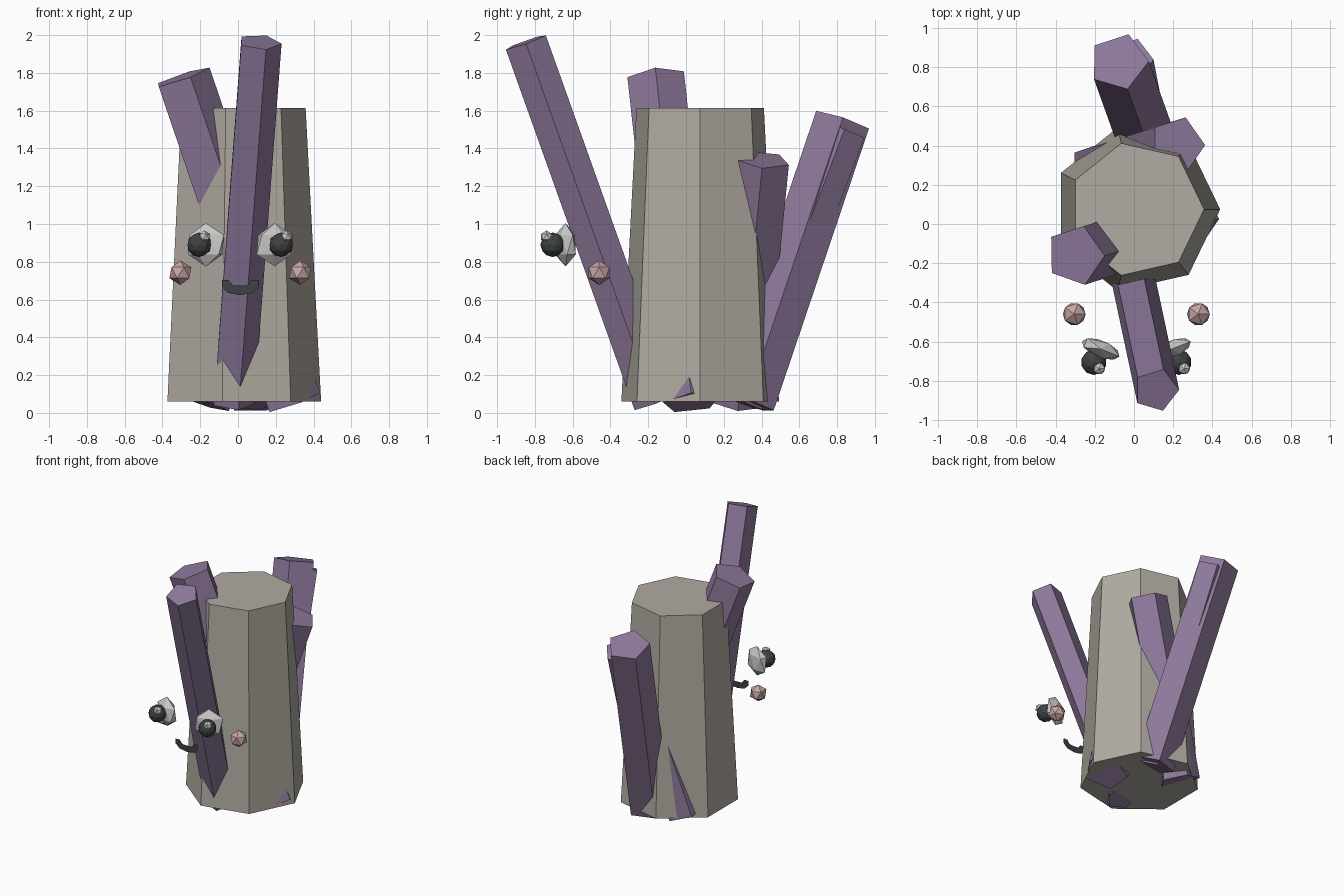
import bpy, bmesh, math
from mathutils import Vector

if "Cube" in bpy.data.objects:
    bpy.data.objects.remove(bpy.data.objects["Cube"])

CX, CY = 0.012, 0.075  # axis of the column and mirror plane of the face


def material(name, rgb):
    m = bpy.data.materials.new(name)
    m.diffuse_color = (*rgb, 1)
    m.use_nodes = True
    m.node_tree.nodes["Principled BSDF"].inputs["Base Color"].default_value = m.diffuse_color
    return m


STONE = material("stone", (0.44, 0.41, 0.36))
PURPLE = material("purple", (0.27, 0.19, 0.33))
WHITE = material("white", (0.75, 0.76, 0.76))
DARK = material("dark", (0.05, 0.055, 0.055))
PINK = material("pink", (0.58, 0.38, 0.38))


def add_object(name, bm, mat, loc=(0, 0, 0)):
    mesh = bpy.data.meshes.new(name)
    bm.to_mesh(mesh)
    bm.free()
    mesh.materials.append(mat)
    ob = bpy.data.objects.new(name, mesh)
    ob.location = loc
    bpy.context.collection.objects.link(ob)
    return ob


def prism(name, sides, r1, r2, bottom, top, mat):
    """Straight prism between two points, first corner towards +x."""
    a, b = Vector(bottom), Vector(top)
    bm = bmesh.new()
    rings = []
    half = (b - a).length / 2
    for r, z in ((r1, -half), (r2, half)):
        rings.append([bm.verts.new((r * math.cos(math.tau * i / sides),
                                    r * math.sin(math.tau * i / sides), z))
                      for i in range(sides)])
    lo, hi = rings
    bm.faces.new(lo[::-1])
    bm.faces.new(hi)
    for i in range(sides):
        j = (i + 1) % sides
        bm.faces.new((lo[i], lo[j], hi[j], hi[i]))
    ob = add_object(name, bm, mat, (a + b) / 2)
    ob.rotation_mode = 'QUATERNION'
    ob.rotation_quaternion = Vector((0, 0, 1)).rotation_difference(b - a)
    return ob


def ball(name, loc, r, mat, sub=1, flat=1.0, turn=0.0):
    bm = bmesh.new()
    bmesh.ops.create_icosphere(bm, subdivisions=sub, radius=r)
    ob = add_object(name, bm, mat, loc)
    ob.scale = (1, flat, 1)
    ob.rotation_euler = (0, 0, turn)
    return ob


# Seven-sided column
prism("column", 7, 0.428, 0.346, (CX, CY, 0.06), (CX, CY, 1.615), STONE)

# Leaning five-sided crystals: radius, top centre, lean per unit of height
crystals = {
    "front_crystal": (0.118, (0.113, -0.848, 1.963), (0.076, -0.357)),
    "back_crystal": (0.155, (-0.078, 0.828, 1.547), (-0.121, 0.338)),
    "back_inner_crystal": (0.12, (-0.020, 0.838, 1.495), (-0.073, 0.378)),
    "left_crystal": (0.158, (-0.300, -0.160, 1.777), (-0.34, -0.11)),
    "right_crystal": (0.148, (0.222, 0.405, 1.34), (0.32, 0.10)),
}
for name, (r, top, lean) in crystals.items():
    h = top[2] - 0.055
    base = (top[0] - lean[0] * h, top[1] - lean[1] * h, 0.055)
    prism(name, 5, r, r, base, top, PURPLE)

# Eyes and cheeks on both sides
for side, s in (("left", -1), ("right", 1)):
    ball(side + "_eye", (CX + s * 0.182, -0.638, 0.89), 0.115, WHITE,
         flat=0.42, turn=s * math.radians(22))
    px = CX + s * 0.217
    ball(side + "_pupil", (px, -0.706, 0.89), 0.065, DARK, sub=2)
    ball(side + "_glint", (px + 0.027, -0.738, 0.932), 0.034, WHITE)
    ball(side + "_cheek", (CX + s * 0.317, -0.46, 0.742), 0.065, PINK)

# Flat smiling mouth
bm = bmesh.new()
half = [(0.0, 0.624), (0.065, 0.635), (0.098, 0.667), (0.098, 0.704),
        (0.062, 0.704), (0.038, 0.675)]
outline = half + [(-x, z) for x, z in half[:0:-1]]
bm.faces.new([bm.verts.new((CX + x, -0.65, z)) for x, z in outline])
add_object("mouth", bm, DARK)
